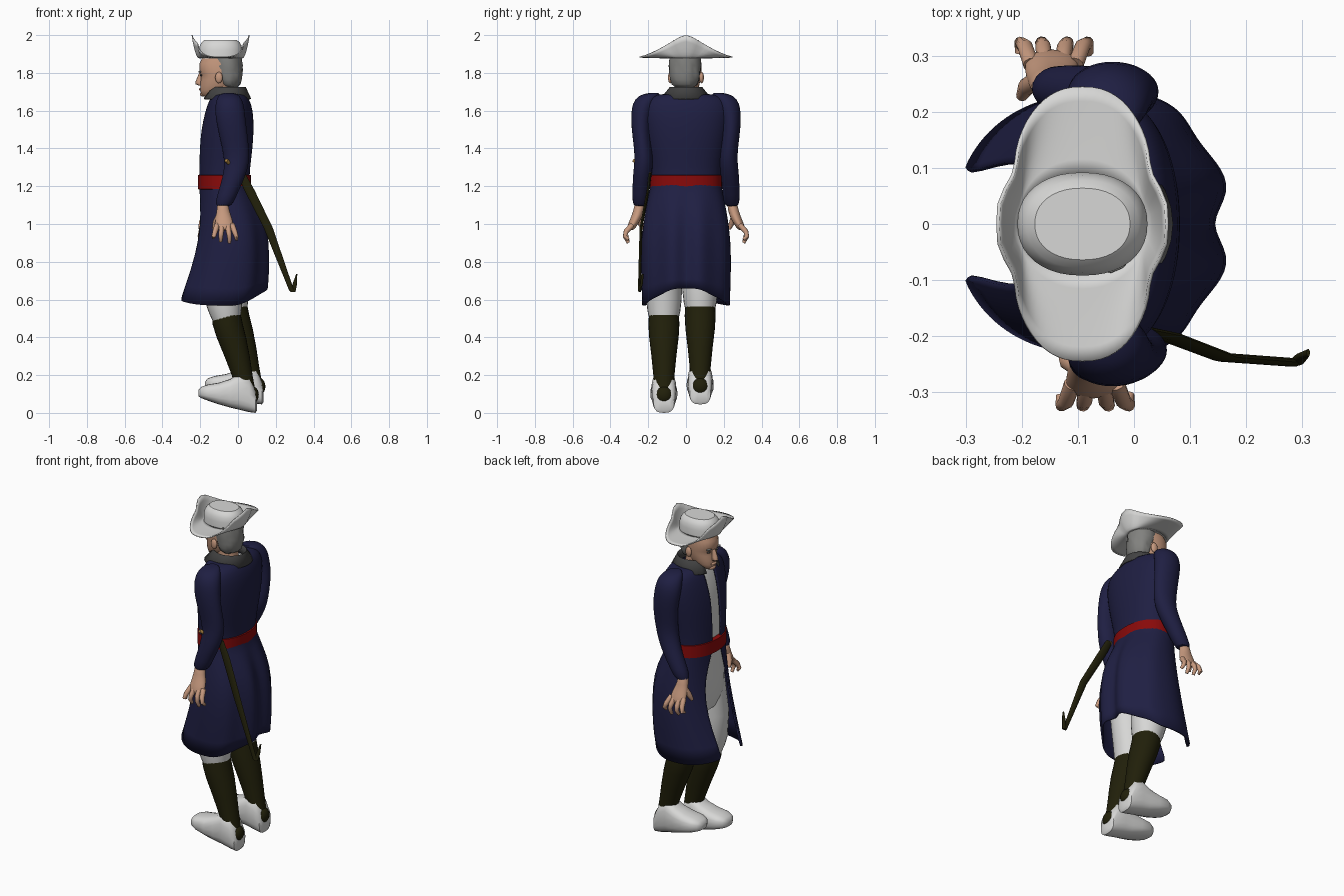
import bpy, math, random
from mathutils import Vector, Matrix

random.seed(3)


def mat(name, r, g, b):
    m = bpy.data.materials.new(name)
    m.diffuse_color = (r, g, b, 1)
    return m


NAVY = mat("navy cloth", .0135, .0135, .055)
RED = mat("red sash", .25, .003, .003)
WHITE = mat("white cloth", .68, .68, .67)
SKIN = mat("skin", .57, .32, .21)
HAIR = mat("grey hair", .22, .22, .21)
DARK = mat("collar grey", .055, .055, .055)
OLIVE = mat("dark leather", .015, .014, .003)
BRASS = mat("brass", .45, .25, .06)


def ring(cx, cy, z, rx, ry, n=24, gap=0.0, e=2.0):
    """Horizontal superellipse starting at the front (-x); gap leaves it open there."""
    pts = []
    for i in range(n + (1 if gap else 0)):
        t = gap + (2 * math.pi - 2 * gap) * i / n
        c, s = math.cos(t), math.sin(t)
        pts.append(Vector((cx - rx * math.copysign(abs(c) ** (2 / e), c),
                           cy + ry * math.copysign(abs(s) ** (2 / e), s), z)))
    return pts


def span(z, x0, x1, ry, cy=0.0, **k):
    return ring((x0 + x1) / 2, cy, z, (x1 - x0) / 2, ry, **k)


def loft(name, rings, m, closed=True, caps=True, sub=0, thick=0.0, angle=50):
    n = len(rings[0])
    verts = [p for r in rings for p in r]
    faces = [(a * n + i, a * n + (i + 1) % n, (a + 1) * n + (i + 1) % n, (a + 1) * n + i)
             for a in range(len(rings) - 1) for i in range(n if closed else n - 1)]
    if closed and caps:
        faces += [tuple(range(n))[::-1], tuple(range((len(rings) - 1) * n, len(rings) * n))]
    me = bpy.data.meshes.new(name)
    me.from_pydata(verts, [], faces)
    me.materials.append(m)
    ob = bpy.data.objects.new(name, me)
    bpy.context.collection.objects.link(ob)
    bpy.context.view_layer.objects.active = ob
    bpy.ops.object.select_all(action='DESELECT')
    ob.select_set(True)
    bpy.ops.object.mode_set(mode='EDIT')
    bpy.ops.mesh.select_all(action='SELECT')
    bpy.ops.mesh.normals_make_consistent(inside=False)
    bpy.ops.object.mode_set(mode='OBJECT')
    bpy.ops.object.shade_smooth_by_angle(angle=math.radians(angle))
    if sub:
        ob.modifiers.new("smooth", 'SUBSURF').levels = sub
    if thick:
        s = ob.modifiers.new("cloth", 'SOLIDIFY')
        s.thickness, s.offset = thick, 0
    return ob


def tube(name, path, m, n=10, sub=0):
    """Round tube; path entries are (x, y, z, radius)."""
    rings, p = [], [Vector(q[:3]) for q in path]
    for i, q in enumerate(path):
        d = p[min(i + 1, len(p) - 1)] - p[max(i - 1, 0)]
        u = d.cross(Vector((1, .2, .1))).normalized()
        v = d.cross(u).normalized()
        rings.append([p[i] + q[3] * (u * math.cos(6.28319 * k / n) + v * math.sin(6.28319 * k / n))
                      for k in range(n)])
    return loft(name, rings, m, sub=sub)


def ball(name, loc, scale, m):
    rings = [ring(loc[0], loc[1], loc[2] + scale[2] * math.sin(a), scale[0] * math.cos(a),
                  scale[1] * math.cos(a), n=16) for a in [math.radians(d) for d in range(-85, 86, 17)]]
    return loft(name, rings, m)


# White waistcoat and breeches seat
loft("waistcoat", [span(z, a, b, r, n=32, e=2.3) for z, a, b, r in [
    (1.68, -.12, .0, .07), (1.63, -.145, .04, .16), (1.5, -.178, .06, .19), (1.3, -.188, .04, .165),
    (1.17, -.19, .05, .17), (1.02, -.197, .10, .19), (.9, -.19, .10, .195), (.82, -.16, .06, .17)]], WHITE)

# Open coat: the front gap is given as a half width, the skirt has a back pleat
coat = []
for z, a, b, r, g in [(1.685, -.12, .02, .1, .05), (1.68, -.135, .04, .17, .045), (1.655, -.15, .058, .215, .042),
                      (1.6, -.17, .076, .232, .04),
                      (1.5, -.192, .08, .222, .035), (1.4, -.2, .073, .203, .035), (1.3, -.203, .06, .185, .035),
                      (1.22, -.203, .055, .18, .035), (1.17, -.203, .075, .19, .045), (1.05, -.208, .135, .215, .09),
                      (.92, -.222, .16, .233, .105), (.75, -.265, .163, .235, .1), (.6, -.318, .155, .228, .08)]:
    pts = span(z, a, b, r, n=48, gap=math.asin(g / r), e=2.15)
    for p in pts:
        if z < 1.2 and p.x > 0:
            k = min(1, (1.2 - z) / .25)
            p.x += k * (.01 * math.cos(p.y * 42 + math.pi) - .015 * math.exp(-(p.y / .035) ** 2))
        if z < .7:
            p.z += .055 * max(0, p.x / .15) - .045 * abs(p.y) / .23 + .012
    coat.append(pts)
loft("coat", coat, NAVY, closed=False, sub=1, thick=.008)

# Sash
loft("sash", [span(z, -.212 + d, .068 - d, .19 - d, n=40, e=2.15)
              for z, d in [(1.18, .01), (1.185, 0), (1.258, 0), (1.262, .01)]], RED)

# Turned down collar
loft("collar", [span(z, a, b, r, n=24, gap=.45) for z, a, b, r in [
    (1.685, -.12, .02, .07), (1.715, -.138, .035, .08), (1.722, -.143, .04, .085), (1.662, -.192, .066, .132)]],
    DARK, closed=False, thick=.008)

# Sleeves and hands: the right arm (+y) swings forward
for side, label, swing in ((-1, "left", 0.0), (1, "right", -.07)):
    loft(label + "_sleeve", [ring(x + swing * max(0, 1.5 - z) / .41, side * y, z, rx, ry, n=20) for x, y, z, rx, ry in [
        (-.05, .165, 1.695, .03, .03), (-.048, .198, 1.682, .058, .055), (-.045, .222, 1.64, .076, .062),
        (-.042, .236, 1.58, .08, .056), (-.03, .24, 1.5, .077, .049), (-.012, .228, 1.4, .072, .047),
        (-.005, .222, 1.33, .066, .05), (-.02, .233, 1.25, .06, .05), (-.06, .24, 1.15, .052, .044),
        (-.08, .243, 1.085, .047, .04)]], NAVY, sub=1)
    hx = -.08 + swing * 1.05
    loft(label + "_palm", [ring(hx + x, side * y, z, rx, ry, n=16) for x, y, z, rx, ry in [
        (0, .243, 1.12, .03, .028), (0, .25, 1.07, .033, .028), (.005, .265, 1.03, .046, .03),
        (.007, .285, .99, .05, .026), (.007, .296, .965, .046, .018)]], SKIN, sub=1)
    for i, (dx, tip) in enumerate([(-.037, .93), (-.012, .908), (.018, .9), (.042, .918)]):
        x = hx + .007 + dx
        tube(f"{label}_finger_{i + 1}", [(x, side * .285, .995, .015), (x + dx * .3, side * .317, .96, .014),
             (x + dx * .5, side * .323, .935, .012), (x + dx * .55, side * .305, tip, .009)], SKIN)
    tube(label + "_thumb", [(hx - .015, side * .258, 1.05, .018), (hx - .038, side * .245, 1.01, .016),
         (hx - .047, side * .228, .975, .010)], SKIN)

# Legs: the right leg stands slightly higher and further back
for label, cy, dx, dz in (("left", -.117, 0.0, 0.0), ("right", .075, .035, .045)):
    loft(label + "_breeches", [ring(x + dx * k, cy + o, z + dz * k, r, s, n=24)
         for x, o, z, r, s, k in [(-.05, .015, 1.0, .115, .095, 0), (-.072, 0, .75, .115, .097, .5),
                                  (-.077, 0, .6, .1, .094, 1), (-.07, 0, .54, .088, .087, 1),
                                  (-.062, 0, .49, .074, .076, 1)]], WHITE)
    loft(label + "_boot", [ring(x + dx, cy, z + dz, r, s, n=24) for x, z, r, s in [
        (-.061, .525, .075, .079), (-.055, .47, .08, .082), (-.035, .4, .078, .078), (-.005, .3, .067, .066),
        (.022, .2, .055, .056), (.045, .1, .05, .05)]], OLIVE)
    shoe = []
    for x, z0, z1, w in [(.1, .012, .06, .035), (.092, .0, .12, .055), (.06, .004, .19, .063), (.01, .016, .215, .066),
                         (-.04, .028, .18, .068), (-.1, .045, .16, .072), (-.16, .065, .15, .07),
                         (-.195, .078, .138, .052), (-.21, .088, .12, .025)]:
        shoe.append([Vector((x + dx, cy + w * math.copysign(abs(math.cos(t)) ** .7, math.cos(t)),
                             dz + (z0 + z1) / 2 + (z1 - z0) / 2 * math.copysign(abs(math.sin(t)) ** .7, math.sin(t))))
                     for t in [2 * math.pi * i / 20 for i in range(20)]])
    loft(label + "_shoe", shoe, WHITE)
    ball(label + "_heel_patch", (.078 + dx, cy, .095 + dz), (.032, .045, .045), OLIVE)
    ball(label + "_toe_patch", (-.19 + dx, cy, .1 + dz), (.02, .045, .014), OLIVE)

# Head parts, turned a little to the right
head = [loft("head", [span(z, a, b, r, n=28, e=2.2) for z, a, b, r in [
    (1.675, -.185, -.12, .022), (1.685, -.196, -.09, .042), (1.71, -.2, -.05, .056), (1.735, -.2, -.025, .066),
    (1.765, -.197, -.01, .073), (1.79, -.196, 0, .077), (1.805, -.206, 0, .078), (1.85, -.204, .005, .079),
    (1.9, -.18, 0, .07)]], SKIN),
    loft("nose", [span(z, a, -.185, r, n=10) for z, a, r in [
        (1.732, -.205, .012), (1.74, -.227, .017), (1.755, -.226, .014), (1.8, -.207, .009)]], SKIN),
    ball("lips", (-.198, 0, 1.713), (.009, .022, .008), SKIN),
    ball("chin", (-.185, 0, 1.688), (.018, .025, .014), SKIN)]
hair = [span(z, a, b, r, n=28) for z, a, b, r in [
    (1.725, -.07, -.005, .05), (1.74, -.095, .012, .068), (1.765, -.11, .02, .077), (1.79, -.115, .023, .081),
    (1.815, -.125, .025, .083), (1.84, -.138, .025, .084), (1.865, -.145, .024, .084), (1.89, -.15, .02, .083)]]
for r in hair:
    for p in r:
        p.x += random.uniform(-.004, .004)
        p.y += random.uniform(-.004, .004)
head.append(loft("hair", hair, HAIR))
for s in (-1, 1):
    head += [ball("ear", (-.088, s * .084, 1.775), (.02, .012, .03), SKIN),
             ball("eye", (-.19, s * .032, 1.787), (.008, .012, .005), DARK),
             ball("brow", (-.196, s * .033, 1.806), (.01, .02, .005), HAIR)]
turn = Matrix.Translation((-.09, 0, 0)) @ Matrix.Rotation(math.radians(-9), 4, 'Z') @ Matrix.Translation((.09, 0, 0))
for ob in head:
    ob.matrix_world = turn
tube("neck", [(-.06, 0, 1.62, .06), (-.075, 0, 1.76, .058)], SKIN, n=20)

# Two-cornered hat: brim folded up at front and back, plus tapered crown
HX = -.092
brim = []
inner, outer = ring(HX, 0, 1.88, .115, .09, n=64), ring(HX, 0, 1.88, .13, .245, n=64, e=2.4)
for p in outer:
    y = math.sqrt(p.y ** 2 + .03 ** 2) - .03
    p.x = HX + (p.x - HX) * (1 + .16 * math.exp(-(p.y / .07) ** 4) - .03 * math.exp(-((abs(p.y) - .1) / .03) ** 2))
    p.z = 1.883 + .117 * max(0, 1 - y / .222) ** 1.35
for k in range(7):
    s = k / 6
    row = []
    for a, b in zip(inner, outer):
        q = a.lerp(b, s)
        q.z = 1.88 + (b.z - 1.88) * s ** 1.8
        row.append(q)
    brim.append(row)
loft("hat_brim", brim, WHITE, caps=False, thick=.006)
loft("hat_crown", [ring(HX, 0, z, a, b, n=40, e=2.2) for z, a, b in [
    (1.878, .116, .092), (1.92, .116, .092), (1.945, .11, .087), (1.962, .1, .078), (1.975, .085, .064)]],
    WHITE, angle=35)

# Sword in its scabbard
loft("scabbard", [ring(x, y, z, rx, .008, n=10) for x, y, z, rx in [
    (.015, -.19, 1.27, .022), (.06, -.2, 1.18, .027), (.16, -.238, .98, .024), (.285, -.247, .645, .013)]], OLIVE)
loft("scabbard_tip", [ring(x, y, z, rx, .007, n=10) for x, y, z, rx in [
    (.29, -.246, .64, .014), (.3, -.236, .68, .012), (.311, -.23, .735, .003)]], OLIVE)
tube("sword_hilt", [(.015, -.19, 1.26, .012), (-.03, -.235, 1.305, .01), (-.062, -.276, 1.337, .01)], BRASS)
